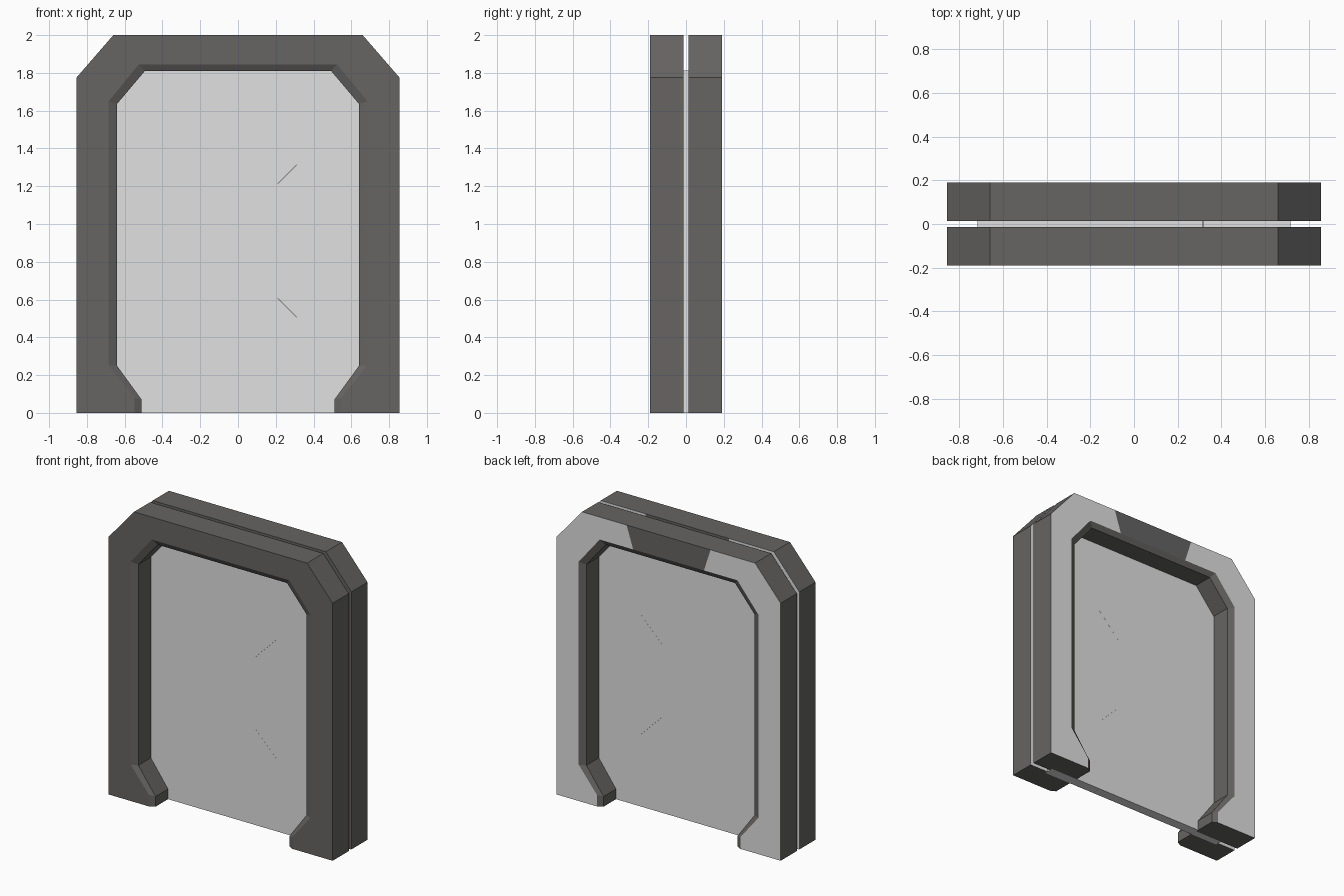
import bpy, bmesh

if "Cube" in bpy.data.objects:
    bpy.data.objects.remove(bpy.data.objects["Cube"])


def material(name, rgb):
    m = bpy.data.materials.new(name)
    m.diffuse_color = (*rgb, 1)
    m.use_nodes = True
    m.node_tree.nodes["Principled BSDF"].inputs["Base Color"].default_value = m.diffuse_color
    return m


DARK = material("dark_metal", (0.133, 0.129, 0.126))
LIGHT = material("light_grey", (0.75, 0.75, 0.75))


def finish(bm, name, mats):
    bmesh.ops.recalc_face_normals(bm, faces=bm.faces[:])
    me = bpy.data.meshes.new(name)
    for m in mats:
        me.materials.append(m)
    # rear-facing frame surfaces are light, except the middle of the lintel
    if len(mats) > 1:
        bm.normal_update()
        for f in bm.faces:
            c = f.calc_center_median()
            if f.normal.y > 0.97 and not (abs(c.x) < 0.1 and c.z > 1.5):
                f.material_index = 1
    bm.to_mesh(me)
    bm.free()
    ob = bpy.data.objects.new(name, me)
    bpy.context.collection.objects.link(ob)
    return ob


def mirrored(half):
    return half + [(-x, z) for x, z in reversed(half)]


# Arch outlines in x, z: outer edge, opening at the face, opening behind the bevel
outer = mirrored([(.855, 0), (.855, .07), (.855, .25), (.855, 1.775), (.66, 2), (.32, 2)])
wide = mirrored([(.547, 0), (.547, .08), (.685, .25), (.685, 1.65), (.525, 1.845), (.27, 1.845)])
narrow = mirrored([(.51, 0), (.51, .07), (.641, .25), (.641, 1.635), (.493, 1.81), (.27, 1.81)])

GAP, FACE, BEVEL = 0.014, 0.19, 0.17


def frame(name, side):
    bm = bmesh.new()
    section = [(outer, GAP), (outer, FACE), (wide, FACE), (narrow, BEVEL), (narrow, GAP)]
    rings = [[bm.verts.new((x, side * y, z)) for x, z in loop] for loop, y in section]
    k = len(rings)
    for i in range(k):
        a, b = rings[i], rings[(i + 1) % k]
        for j in range(len(a) - 1):
            bm.faces.new((a[j], a[j + 1], b[j + 1], b[j]))
    for end in (0, -1):
        bm.faces.new([r[end] for r in rings])
    return finish(bm, name, [DARK, LIGHT])


frame("front_frame", -1)
frame("back_frame", 1)


def slab(name, outline, y):
    bm = bmesh.new()
    face = bm.faces.new([bm.verts.new((x, -y, z)) for x, z in outline])
    ext = bmesh.ops.extrude_face_region(bm, geom=[face])
    for v in ext["geom"]:
        if isinstance(v, bmesh.types.BMVert):
            v.co.y = y
    return finish(bm, name, [LIGHT])


# Two thick sliding door leaves, tucked into the frames, meeting at a stepped seam
seam = [(.317, 0), (.317, .5), (.158, .66), (.158, 1.16), (.317, 1.32), (.317, 1.812)]
for name, edge, off in (("left_door_leaf", -.716, -.0003), ("right_door_leaf", .716, .0003)):
    slab(name, [(edge, 0)] + [(x + off, z) for x, z in seam] + [(edge, 1.812)], 0.034)
